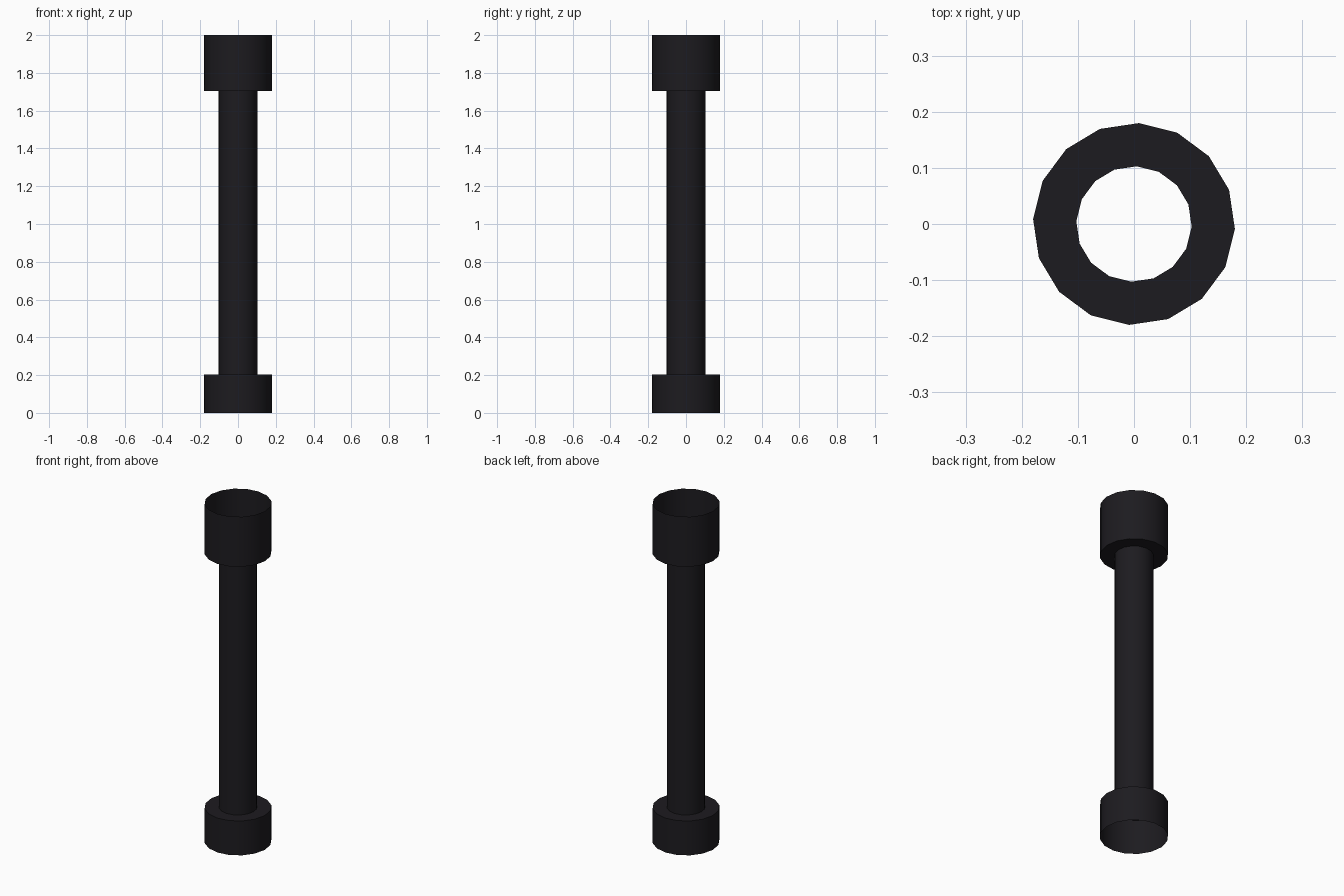
import bpy, bmesh, math

if "Cube" in bpy.data.objects:
    bpy.data.objects.remove(bpy.data.objects["Cube"])

SIDES = 16
TURN = math.radians(-2.8)

# Open thin-walled profile (radius, height), bottom rim to top rim
profile = [(0.18, 0.0), (0.18, 0.203), (0.103, 0.203),
           (0.103, 1.705), (0.18, 1.705), (0.18, 2.0)]

bm = bmesh.new()
rings = []
for r, z in profile:
    rings.append([bm.verts.new((r * math.cos(TURN + math.tau * i / SIDES),
                                r * math.sin(TURN + math.tau * i / SIDES), z))
                  for i in range(SIDES)])

# Skin the rings: lower collar, shaft and upper collar, open at both ends
for low, high in zip(rings, rings[1:]):
    for i in range(SIDES):
        j = (i + 1) % SIDES
        bm.faces.new((low[i], low[j], high[j], high[i]))

mesh = bpy.data.meshes.new("collared_tube")
bm.to_mesh(mesh)
bm.free()
tube = bpy.data.objects.new("collared_tube", mesh)
bpy.context.collection.objects.link(tube)

# Near-black finish
mat = bpy.data.materials.new("dark_metal")
mat.diffuse_color = (0.012, 0.011, 0.014, 1)
mat.use_nodes = True
mat.node_tree.nodes["Principled BSDF"].inputs["Base Color"].default_value = mat.diffuse_color
mesh.materials.append(mat)

# Smooth walls, sharp collar edges
bpy.context.view_layer.objects.active = tube
tube.select_set(True)
bpy.ops.object.shade_smooth_by_angle(angle=math.radians(35))
